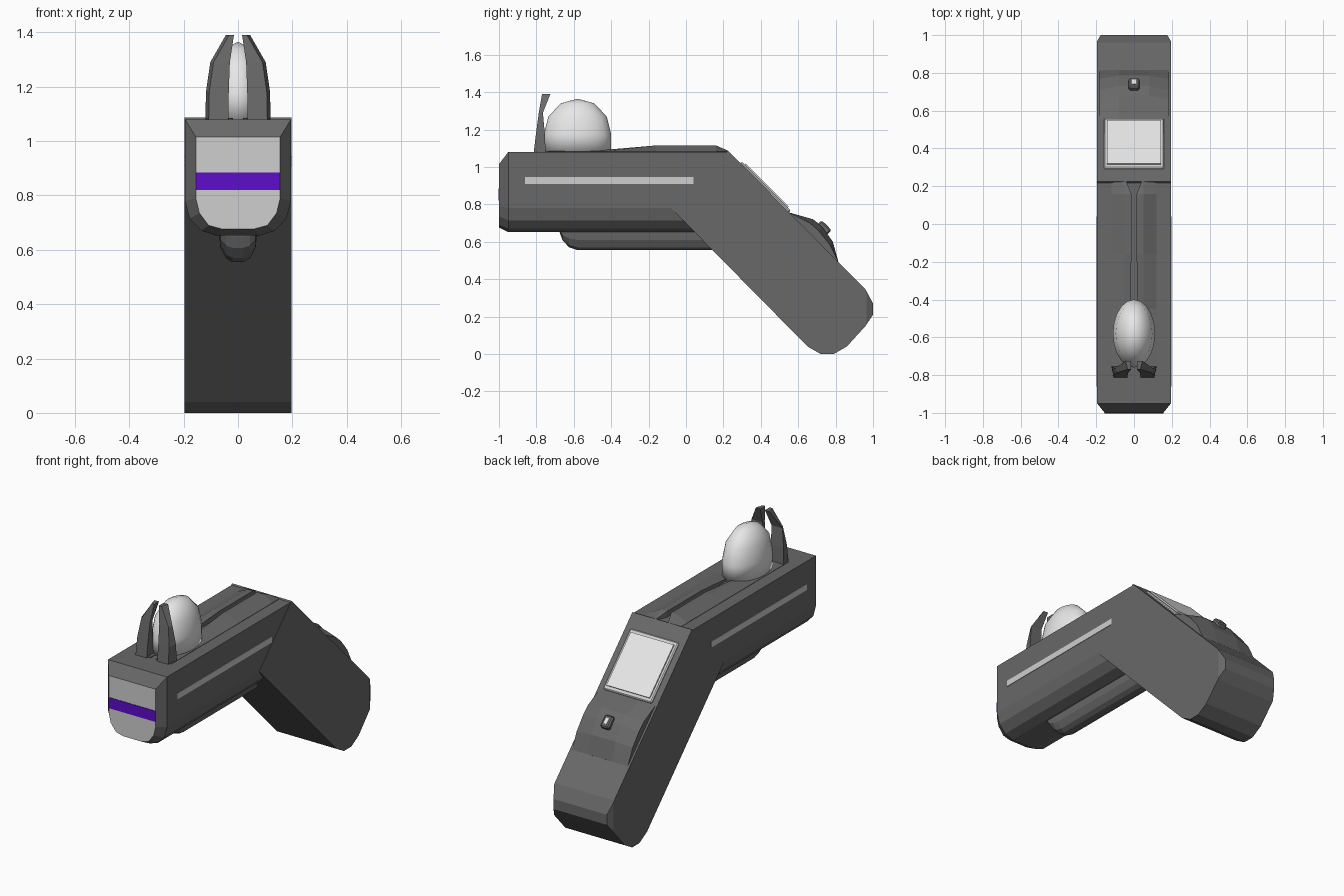
import bpy, bmesh, math
from mathutils import Matrix, Vector

old = bpy.data.objects.get("Cube")
if old:
    bpy.data.objects.remove(old, do_unlink=True)


def material(name, r, g, b):
    m = bpy.data.materials.new(name)
    m.use_nodes = True
    m.diffuse_color = (r, g, b, 1)
    m.node_tree.nodes["Principled BSDF"].inputs["Base Color"].default_value = (r, g, b, 1)
    return m


GREY = material("dark grey", 0.14, 0.14, 0.14)
LIGHT = material("light grey", 0.62, 0.62, 0.62)
WHITE = material("off white", 0.8, 0.8, 0.8)
PURPLE = material("purple", 0.11, 0.004, 0.6)


def finish(name, bm, *mats):
    bmesh.ops.recalc_face_normals(bm, faces=bm.faces)
    mesh = bpy.data.meshes.new(name)
    bm.to_mesh(mesh)
    bm.free()
    for m in mats:
        mesh.materials.append(m)
    obj = bpy.data.objects.new(name, mesh)
    bpy.context.collection.objects.link(obj)
    return obj


def loft(sections):
    """Bridge equal-length closed sections and cap both ends."""
    bm = bmesh.new()
    rings = [[bm.verts.new(p) for p in s] for s in sections]
    n = len(rings[0])
    for a, b in zip(rings, rings[1:]):
        for i in range(n):
            j = (i + 1) % n
            bm.faces.new((a[i], a[j], b[j], b[i]))
    bm.faces.new(rings[0])
    bm.faces.new(rings[-1])
    return bm


def symmetric(half, y):
    return [(x, y, z) for x, z in half] + [(-x, y, z) for x, z in reversed(half)]


def box(name, center, size, mat, tilt=0, bevel=0):
    bm = bmesh.new()
    bmesh.ops.create_cube(bm, size=1)
    bmesh.ops.scale(bm, vec=size, verts=bm.verts)
    if bevel:
        bmesh.ops.bevel(bm, geom=bm.edges[:], offset=bevel, segments=1, affect='EDGES')
    bm.transform(Matrix.Translation(center) @ Matrix.Rotation(tilt, 4, 'X'))
    return finish(name, bm, mat)


# Barrel with a rounded belly, chamfered nose and pale nose plate
outer = [(0.195, 1.08), (0.195, 0.78), (0.178, 0.715), (0.135, 0.67), (0.08, 0.652)]
nose = [(0.155, 1.015), (0.155, 0.79), (0.142, 0.735), (0.108, 0.69), (0.06, 0.677)]
bm = loft([symmetric(nose, -1), symmetric(outer, -0.95), symmetric(outer, 0.22)])
bm.normal_update()
for f in bm.faces:
    if all(v.co.y < -0.99 for v in f.verts):
        f.material_index = 1
finish("barrel", bm, GREY, LIGHT)
box("nose_stripe", (0, -1, 0.853), (0.31, 0.006, 0.064), PURPLE)
for side, s in (("left", 1), ("right", -1)):
    box(side + "_stripe", (s * 0.195, -0.41, 0.928), (0.006, 0.9, 0.036), LIGHT)

# Slanted grip with a rounded end and trimmed corners
grip = [(0.225, 1.087), (-0.08, 0.78), (0.65, 0.04), (0.72, 0), (0.79, 0),
        (0.86, 0.04), (0.96, 0.15), (1, 0.21), (1, 0.27), (0.96, 0.345)]
bm = loft([[(x, y, z) for y, z in grip] for x in (-0.197, 0.197)])
for s in (-1, 1):
    bmesh.ops.bisect_plane(bm, geom=bm.verts[:] + bm.edges[:] + bm.faces[:],
                           plane_co=(s * 0.197, 0.965, 0),
                           plane_no=(s * 0.85, 0.5, 0), clear_outer=True)
    bmesh.ops.holes_fill(bm, edges=[e for e in bm.edges if e.is_boundary])
finish("grip", bm, GREY)

# Rounded tube slung under the barrel
tube = [(0.07, 0.66), (0.065, 0.61), (0.045, 0.57), (0.02, 0.555)]
ends = [(-0.675, 0.1), (-0.66, 0.5), (-0.625, 0.85), (-0.58, 1), (0.2, 1)]
finish("under_tube", loft([symmetric([(x, 0.66 + (z - 0.66) * k) for x, z in tube], y)
                           for y, k in ends]), GREY)

# Twin sloped rails on top of the barrel, and twin bent sight prongs
rail = [(-0.8, 1.084, 0.018), (-0.45, 1.09, 0.018), (-0.16, 1.115, 0.014),
        (0.16, 1.115, 0.014), (0.225, 1.087, 0.04)]
prong = [(1.07, 0.035, 0.12, -0.815, -0.75), (1.18, 0.034, 0.118, -0.802, -0.755),
         (1.29, 0.03, 0.102, -0.787, -0.765), (1.39, 0.015, 0.045, -0.77, -0.725)]
for side, s in (("left", 1), ("right", -1)):
    finish(side + "_rail", loft([[(s * 0.12, y, 1.07), (s * 0.12, y, 1.082),
                                  (s * 0.05, y, z), (s * x, y, z), (s * x, y, 1.07)]
                                 for y, z, x in rail]), GREY)
    finish(side + "_prong", loft([[(s * a, f, z), (s * (b - 0.012), f, z),
                                   (s * b, r, z), (s * a, r, z)]
                                  for z, a, b, f, r in prong]), GREY)

# Smooth dome with straight lower walls
bm = bmesh.new()
bmesh.ops.create_uvsphere(bm, u_segments=20, v_segments=6, radius=1)
for v in bm.verts:
    if v.co.z < -0.1:
        flat = Vector((v.co.x, v.co.y, 0))
        if flat.length > 0.6:
            flat.normalize()
        v.co = (flat.x, flat.y, -0.5)
bm.transform(Matrix.Translation((0, -0.58, 1.175)) @ Matrix.Diagonal((0.112, 0.18, 0.19, 1)))
for f in bm.faces:
    f.smooth = True
finish("dome", bm, WHITE)

# Framed screen on the slanted rear face
slant = -math.pi / 4
box("screen_frame", (0, 0.418, 0.887), (0.32, 0.37, 0.03), LIGHT, slant, 0.006)
box("screen", (0, 0.432, 0.901), (0.285, 0.325, 0.008), WHITE, slant)

# Bulging thumb pad with lower flanks, and its button
pad = [(0.54, 0.74), (0.55, 0.757), (0.68, 0.72), (0.73, 0.68),
       (0.785, 0.6), (0.815, 0.492), (0.8, 0.48)]


def pad_section(x, k):
    pts = []
    for y, z in pad:
        d = max(0, (y + z - 1.305) / 2) * (1 - k)
        pts.append((x, y - d, z - d))
    return pts


finish("thumb_pad", loft([pad_section(x, k) for x, k in
                          ((-0.185, 0.6), (-0.08, 1), (0.08, 1), (0.185, 0.6))]), GREY)
box("button", (0, 0.735, 0.672), (0.056, 0.075, 0.045), GREY, slant, 0.008)
box("button_light", (0, 0.751, 0.688), (0.02, 0.035, 0.006), WHITE, slant)
